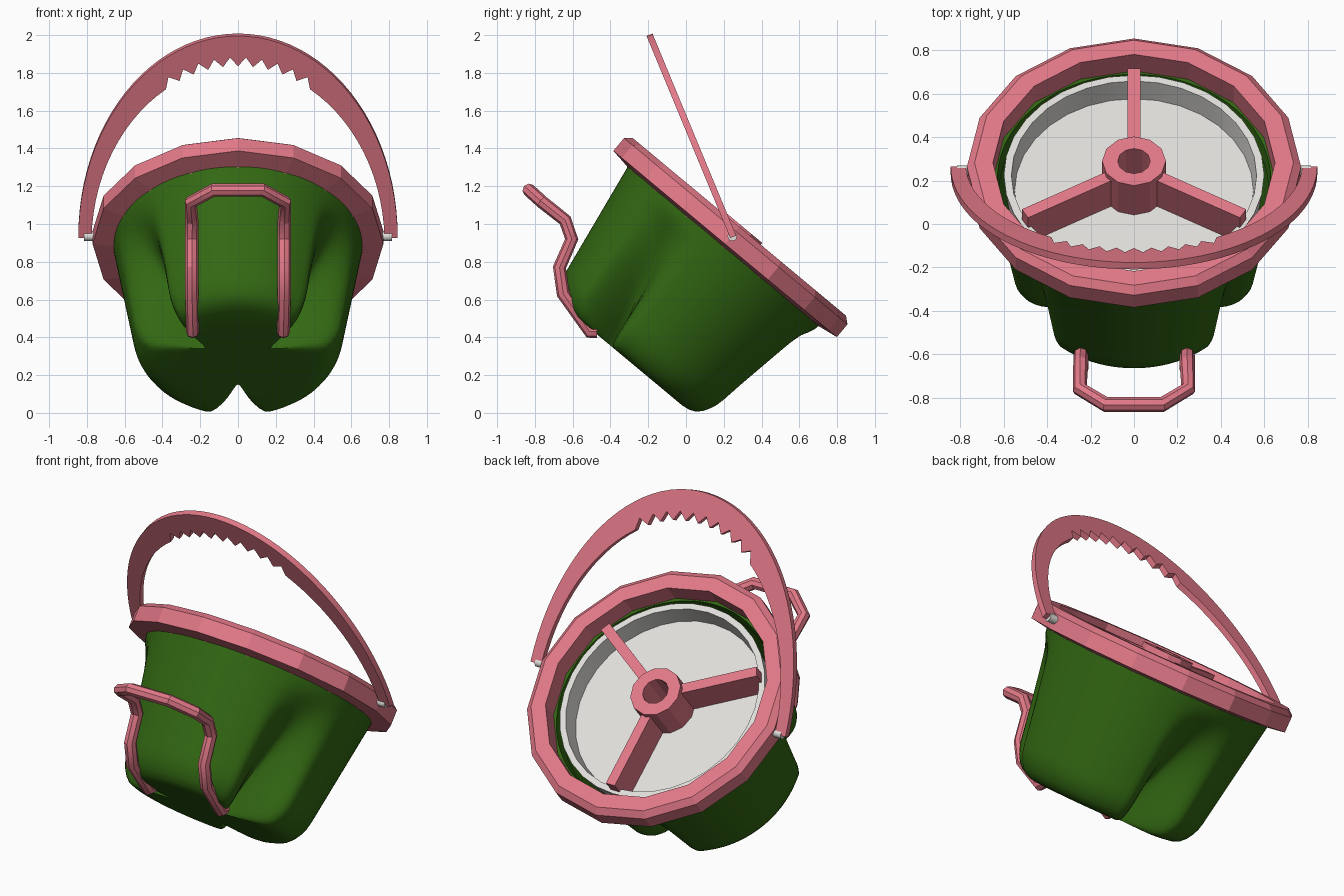
import bpy, bmesh, math
from mathutils import Matrix, Vector

if "Cube" in bpy.data.objects:
    bpy.data.objects.remove(bpy.data.objects["Cube"])


def material(name, rgb):
    m = bpy.data.materials.new(name)
    m.use_nodes = True
    m.diffuse_color = (*rgb, 1)
    m.node_tree.nodes["Principled BSDF"].inputs["Base Color"].default_value = (*rgb, 1)
    return m


pink = material("pink", (0.76, 0.19, 0.245))
green = material("green", (0.032, 0.138, 0.006))
white = material("off white", (0.74, 0.73, 0.70))

# Everything in the tub is modelled upright, then tipped backwards as one
TILT = Matrix.Translation((0, 0.2825, 0.985)) @ Matrix.Rotation(math.radians(-39.8), 4, "X")


def finish(name, bm, mat, matrix, smooth=None):
    bmesh.ops.remove_doubles(bm, verts=bm.verts, dist=0.0001)
    bmesh.ops.recalc_face_normals(bm, faces=bm.faces)
    mesh = bpy.data.meshes.new(name)
    bm.to_mesh(mesh)
    bm.free()
    mesh.materials.append(mat)
    ob = bpy.data.objects.new(name, mesh)
    bpy.context.collection.objects.link(ob)
    ob.matrix_world = matrix
    if smooth:
        bpy.ops.object.select_all(action="DESELECT")
        ob.select_set(True)
        bpy.context.view_layer.objects.active = ob
        bpy.ops.object.shade_smooth_by_angle(angle=math.radians(smooth))
    return ob


def lathe(name, profile, sides, mat, closed=False, shape=None, smooth=None):
    """Spin (radius, height) points around z; shape may alter the radius."""
    bm = bmesh.new()
    rings = []
    for r, w in profile:
        ring = []
        for i in range(sides):
            a = math.tau * i / sides
            rad = shape(r, w, a) if shape else r
            ring.append(bm.verts.new((rad * math.cos(a), rad * math.sin(a), w)))
        rings.append(ring)
    pairs = list(zip(rings, rings[1:]))
    if closed:
        pairs.append((rings[-1], rings[0]))
    for lo, hi in pairs:
        for i in range(sides):
            j = (i + 1) % sides
            bm.faces.new((lo[i], lo[j], hi[j], hi[i]))
    bmesh.ops.dissolve_degenerate(bm, edges=bm.edges, dist=0.00001)
    return finish(name, bm, mat, TILT, smooth)


# Tub body: round bucket with three flutes that deepen towards the base
FLUTE = 20


def fluted(r, w, a):
    if w > -0.13 or r < 0.64 and w > -0.22:
        return r
    d = (math.degrees(a) - 90 + 60) % 120 - 60
    if abs(d) >= FLUTE:
        return r
    g = 0.5 + 0.5 * math.cos(math.pi * d / FLUTE)
    t = max(0, (w + 0.92) / 0.74)
    floor = 0.2 + 0.45 * t ** 1.15
    return r - g * max(0, r - floor)


wall = [(0.555 + 0.105 * k / 16, -0.76 + 0.64 * k / 16) for k in range(17)]
base = [(0, -0.92), (0.2, -0.92), (0.3, -0.92), (0.40, -0.92), (0.445, -0.913),
        (0.48, -0.898), (0.508, -0.87), (0.53, -0.835), (0.545, -0.8)]
lip = [(0.63, -0.12), (0.62, -0.2)]
lathe("tub_body", base + wall + lip, 144, green, shape=fluted, smooth=50)

# Faceted rim
lathe("rim", [(0.65, -0.15), (0.65, 0), (0.735, 0), (0.77, -0.03), (0.77, -0.118),
              (0.66, -0.135)], 16, pink, closed=True)

# Shallow tray in the mouth
lathe("tray", [(0, -0.2), (0.55, -0.2), (0.565, -0.09), (0.6, -0.09), (0.585, -0.22)],
      32, white, smooth=30)

# Hub with a hole, and three spokes
lathe("hub", [(0.075, -0.2), (0.075, 0.012), (0.147, 0.012), (0.147, -0.2)],
      12, pink, closed=True)


def box(name, size, centre, mat, matrix):
    bm = bmesh.new()
    bmesh.ops.create_cube(bm, size=1)
    bmesh.ops.scale(bm, vec=size, verts=bm.verts)
    bmesh.ops.translate(bm, vec=centre, verts=bm.verts)
    return finish(name, bm, mat, matrix)


for label, angle in (("back", 90), ("left", -30), ("right", 210)):
    turn = Matrix.Rotation(math.radians(angle), 4, "Z")
    box("spoke_" + label, (0.45, 0.058, 0.185), (0.355, 0, -0.11), pink, TILT @ turn)

# Carrying handle: flat arch with a toothed grip along the inside
STEPS, TEETH = 48, 20
outer = [(0.845 * math.cos(math.pi * i / STEPS), 1.158 * math.sin(math.pi * i / STEPS))
         for i in range(STEPS + 1)]


def inner_point(a, lift=0.0):
    return ((0.775 - 0.015 * math.sin(a) + lift) * math.cos(a),
            (0.985 + lift) * math.sin(a))


grip_start, grip_end = math.radians(60), math.radians(120)
inner = [inner_point(grip_start * i / 14) for i in range(15)]
inner += [inner_point(grip_start + (grip_end - grip_start) * i / TEETH, 0.05 * (i % 2))
          for i in range(1, TEETH)]
inner += [(-x, z) for x, z in reversed(inner[:15])]

bm = bmesh.new()
face = bm.faces.new([bm.verts.new((x, -0.017, z)) for x, z in outer + inner[::-1]])
extruded = bmesh.ops.extrude_face_region(bm, geom=[face])
bmesh.ops.translate(bm, vec=(0, 0.034, 0),
                    verts=[v for v in extruded["geom"] if isinstance(v, bmesh.types.BMVert)])
big = [f for f in bm.faces if len(f.verts) > 4]
bmesh.ops.triangulate(bm, faces=big)
HANDLE = Matrix.Translation((0, 0.25, 0.932)) @ Matrix.Rotation(math.radians(22.5), 4, "X")
finish("carrying_handle", bm, pink, HANDLE, smooth=25)

# Pivot pins joining the handle to the rim
for label, side in (("left", 1), ("right", -1)):
    bm = bmesh.new()
    bmesh.ops.create_cone(bm, cap_ends=True, segments=12, radius1=0.025, radius2=0.025,
                          depth=0.1)
    place = Matrix.Translation((side * 0.765, 0.245, 0.935)) @ Matrix.Rotation(math.pi / 2, 4, "Y")
    finish("pivot_pin_" + label, bm, white, place, smooth=40)

# Front hand loop: one bent tube, mirrored across the middle
half = [(0.24, -0.47, 0.43), (0.24, -0.51, 0.43), (0.245, -0.65, 0.63), (0.245, -0.67, 0.77),
        (0.245, -0.605, 0.92), (0.245, -0.64, 1.02), (0.25, -0.76, 1.115), (0.13, -0.832, 1.18)]
path = [Vector(p) for p in half]
path += [Vector((-p.x, p.y, p.z)) for p in reversed(path)]
SIDES, RADIUS = 8, 0.035
bm = bmesh.new()
rings = []
for i, p in enumerate(path):
    before = (p - path[i - 1]).normalized() if i else None
    after = (path[i + 1] - p).normalized() if i < len(path) - 1 else None
    tangent = ((before or after) + (after or before)).normalized()
    # Keep the section's frame steady by walking it along the path
    normal = Vector((1, 0, 0)) if i == 0 else normal
    normal = (normal - tangent * normal.dot(tangent)).normalized()
    side = tangent.cross(normal)
    rings.append([bm.verts.new(p + RADIUS * (normal * math.cos(math.tau * k / SIDES)
                                             + side * math.sin(math.tau * k / SIDES)))
                  for k in range(SIDES)])
for a, b in zip(rings, rings[1:]):
    for k in range(SIDES):
        n = (k + 1) % SIDES
        bm.faces.new((a[k], a[n], b[n], b[k]))
bm.faces.new(rings[0])
bm.faces.new(rings[-1])
finish("front_loop", bm, pink, Matrix.Identity(4), smooth=30)
